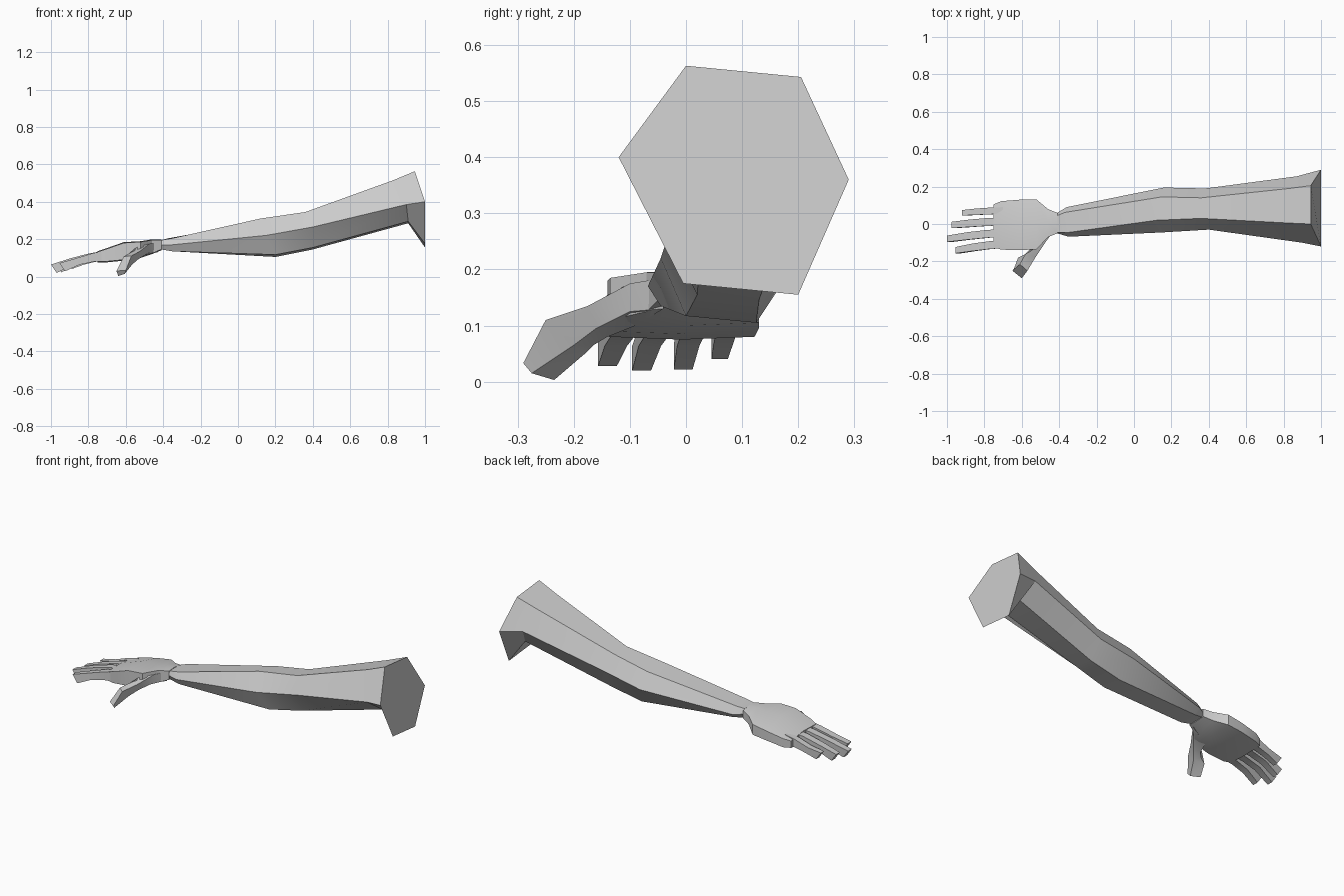
import bpy, bmesh
from mathutils import Vector

skin = bpy.data.materials.new("light grey")
skin.diffuse_color = (0.6, 0.6, 0.6, 1)


def loft(name, rings):
    """Join rings of points into a closed tube with capped ends."""
    bm = bmesh.new()
    loops = [[bm.verts.new(p) for p in ring] for ring in rings]
    n = len(loops[0])
    for a, b in zip(loops, loops[1:]):
        for i in range(n):
            j = (i + 1) % n
            bm.faces.new((a[i], a[j], b[j], b[i]))
    bm.faces.new(loops[0][::-1])
    bm.faces.new(loops[-1])
    bmesh.ops.recalc_face_normals(bm, faces=bm.faces)
    mesh = bpy.data.meshes.new(name)
    bm.to_mesh(mesh)
    bm.free()
    mesh.materials.append(skin)
    obj = bpy.data.objects.new(name, mesh)
    bpy.context.collection.objects.link(obj)
    bpy.ops.object.select_all(action='DESELECT')
    obj.select_set(True)
    bpy.context.view_layer.objects.active = obj
    bpy.ops.object.shade_smooth_by_angle(angle=0.4)
    return obj


# Six-sided arm: top front, top back, back, bottom back, bottom front, front
loft("arm", [
    [(-.41, -.045, .195), (-.41, .045, .195), (-.41, .06, .168),
     (-.41, .05, .145), (-.41, -.04, .145), (-.41, -.05, .17)],
    [(-.35, -.045, .205), (-.37, .062, .205), (-.36, .09, .165),
     (-.35, .06, .135), (-.35, -.045, .135), (-.35, -.068, .17)],
    [(.12, .02, .31), (.15, .145, .30), (.16, .195, .21),
     (.20, .125, .105), (.20, 0, .117), (.15, -.045, .22)],
    [(.36, .03, .345), (.36, .14, .34), (.38, .19, .25),
     (.40, .13, .145), (.40, .02, .155), (.40, -.03, .265)],
    [(.83, .005, .515), (.83, .19, .50), (.87, .255, .38),
     (.91, .18, .285), (.91, .03, .295), (.90, -.10, .385)],
    [(.945, 0, .563), (.945, .205, .543), (1, .29, .36),
     (1, .20, .155), (1, -.005, .175), (1, -.12, .40)],
])

# Palm: x, front y, back y, top front z, top back z, bottom front z, bottom back z
palm = [
    (-.41, -.05, .06, .195, .19, .145, .145),
    (-.46, -.07, .08, .195, .18, .125, .13),
    (-.52, -.135, .13, .185, .165, .11, .105),
    (-.61, -.14, .13, .18, .15, .09, .095),
    (-.71, -.137, .122, .145, .13, .08, .08),
    (-.75, -.125, .105, .132, .12, .08, .08),
]
loft("palm", [[(x, f, tf), (x, (f + b) / 2, max(tf, tb) + .004), (x, b, tb),
               (x, b, bb), (x, (f + b) / 2, min(bf, bb) - .005), (x, f, bf)]
              for x, f, b, tf, tb, bf, bb in palm])

# Fingers: tip x, base y, tip y, half width, drop of the tip's underside
fingers = {
    "index_finger": (-.955, -.108, -.14, .021, .028),
    "middle_finger": (-1.0, -.048, -.079, .021, .02),
    "ring_finger": (-.975, .014, -.005, .021, .022),
    "little_finger": (-.92, .072, .06, .018, .04),
}
for name, (tip, y0, y1, w, low) in fingers.items():
    base, rings = -.70, []
    # fraction along, top z, bottom z, width factor
    for t, top, bottom, k in ((0, .14, .085, 1), (.3, .125, .08, 1),
                              (.65, .098, .064, .95), (1, low + .044, low, .8)):
        x = base + (tip - base) * t
        y = y0 + (y1 - y0) * t ** 1.5
        xb = x + .03 * t
        rings.append([(x, y - w * k, top), (x, y + w * k, top),
                      (xb, y + w * k, bottom), (xb, y - w * k, bottom)])
    loft(name, rings)

# Thumb: outer top, inner top, inner bottom, outer bottom
loft("thumb", [
    [(-.43, -.04, .185), (-.55, -.09, .18), (-.55, -.09, .10), (-.43, -.04, .13)],
    [(-.475, -.10, .175), (-.545, -.14, .155), (-.56, -.14, .08), (-.48, -.10, .125)],
    [(-.525, -.175, .135), (-.58, -.16, .125), (-.585, -.165, .065), (-.53, -.16, .095)],
    [(-.57, -.25, .11), (-.61, -.215, .108), (-.62, -.18, .05), (-.565, -.20, .065)],
    [(-.60, -.29, .033), (-.65, -.25, .03), (-.64, -.235, .003), (-.605, -.275, .015)],
])
